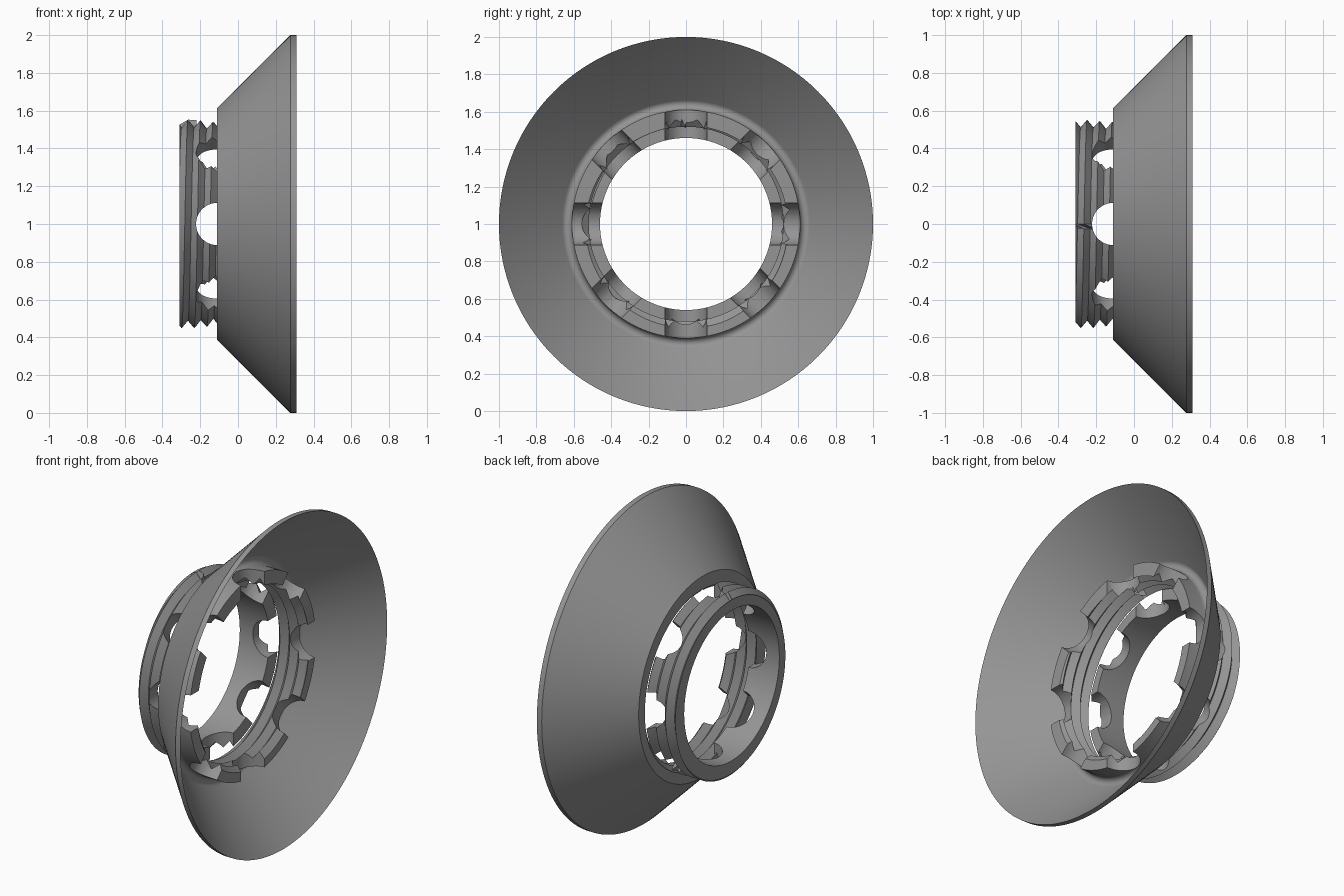
import bpy, bmesh, math
from mathutils import Matrix, Vector

if "Cube" in bpy.data.objects:
    bpy.data.objects.remove(bpy.data.objects["Cube"])

SEG = 128
PITCH = 0.067
CREST_X = -0.265          # thread crest at the top of the ring

grey = bpy.data.materials.new("plain grey")
grey.diffuse_color = (0.3, 0.3, 0.3, 1)
grey.use_nodes = True
grey.node_tree.nodes["Principled BSDF"].inputs["Base Color"].default_value = grey.diffuse_color


def thread_row(x0, x1, root, crest, turn):
    """Points (x, r) of a helical thread from x0 to x1 at a given turn fraction."""
    def radius(x):
        p = ((x - CREST_X) / PITCH - turn) % 1.0
        return root + (crest - root) * abs(2 * p - 1)
    row = [(x0, radius(x0))]
    for k in range(-10, 24):
        x = CREST_X + PITCH * (turn + k / 2)
        x = min(max(x, x0), x1)
        row.append((x, radius(x)))
    row.append((x1, radius(x1)))
    return row


def revolve(name, section):
    """Closed ring around the x axis; section(turn) gives its (x, r) outline."""
    bm = bmesh.new()
    rings = []
    for i in range(SEG):
        a = 2 * math.pi * i / SEG
        rings.append([bm.verts.new((x, r * math.sin(a), 1 + r * math.cos(a)))
                      for x, r in section(i / SEG)])
    # shift the seam by one pitch (two points per pitch) so the helix runs on
    for i in range(SEG):
        a, b = rings[i], rings[(i + 1) % SEG]
        n = len(a)
        for j in range(n):
            k = (j + 1) % n
            bm.faces.new((a[j], a[k], b[k], b[j]))
    bmesh.ops.remove_doubles(bm, verts=bm.verts, dist=1e-5)
    bmesh.ops.dissolve_degenerate(bm, edges=bm.edges, dist=1e-5)
    bmesh.ops.recalc_face_normals(bm, faces=bm.faces)
    return make(name, bm)


def make(name, bm):
    me = bpy.data.meshes.new(name)
    bm.to_mesh(me)
    bm.free()
    me.materials.append(grey)
    ob = bpy.data.objects.new(name, me)
    bpy.context.collection.objects.link(ob)
    return ob


def notch(ob, x, r_in, r_out, radius=0.112):
    """Cut eight round radial notches centred on x."""
    bm = bmesh.new()
    for i in range(8):
        d = Vector((0, math.sin(i * math.pi / 4), math.cos(i * math.pi / 4)))
        m = (Matrix.Translation(Vector((x, 0, 1)) + d * (r_in + r_out) / 2)
             @ d.to_track_quat('Z', 'Y').to_matrix().to_4x4())
        bmesh.ops.create_cone(bm, cap_ends=True, segments=40, radius1=radius,
                              radius2=radius, depth=r_out - r_in, matrix=m)
    cutter = make(ob.name + "_cutter", bm)
    cutter.hide_render = True
    mod = ob.modifiers.new("notches", 'BOOLEAN')
    mod.operation, mod.solver, mod.object = 'DIFFERENCE', 'EXACT', cutter
    dg = bpy.context.evaluated_depsgraph_get()
    me = bpy.data.meshes.new_from_object(ob.evaluated_get(dg))
    ob.modifiers.clear()
    ob.data = me
    bpy.data.objects.remove(cutter)


def smooth(ob):
    ob.data.polygons.foreach_set("use_smooth", [True] * len(ob.data.polygons))
    ob.data.set_sharp_from_angle(angle=math.radians(28))


# threaded collar: male thread outside, plain bore, notched front end
def collar_section(turn):
    return thread_row(-0.31, -0.11, 0.512, 0.552, turn) + [(-0.11, 0.46), (-0.31, 0.46)]


collar = revolve("threaded_collar", collar_section)
notch(collar, -0.11, 0.40, 0.62)
smooth(collar)


# flared shade with an internally threaded crown standing inside it
fillet = []
for i in range(9):
    a = math.radians(135 + 135 * i / 8)
    fillet.append((-0.008 + 0.03 * math.cos(a), 0.64 + 0.03 * math.sin(a)))


def shade_section(turn):
    outer = [(-0.11, 0.615), (0.277, 1.0), (0.31, 1.0)]
    crown = [(0.10, 0.61)]
    return outer + fillet + crown + thread_row(-0.11, 0.10, 0.52, 0.56, turn)[::-1]


shade = revolve("flared_shade", shade_section)
notch(shade, 0.10, 0.45, 0.645)
smooth(shade)
